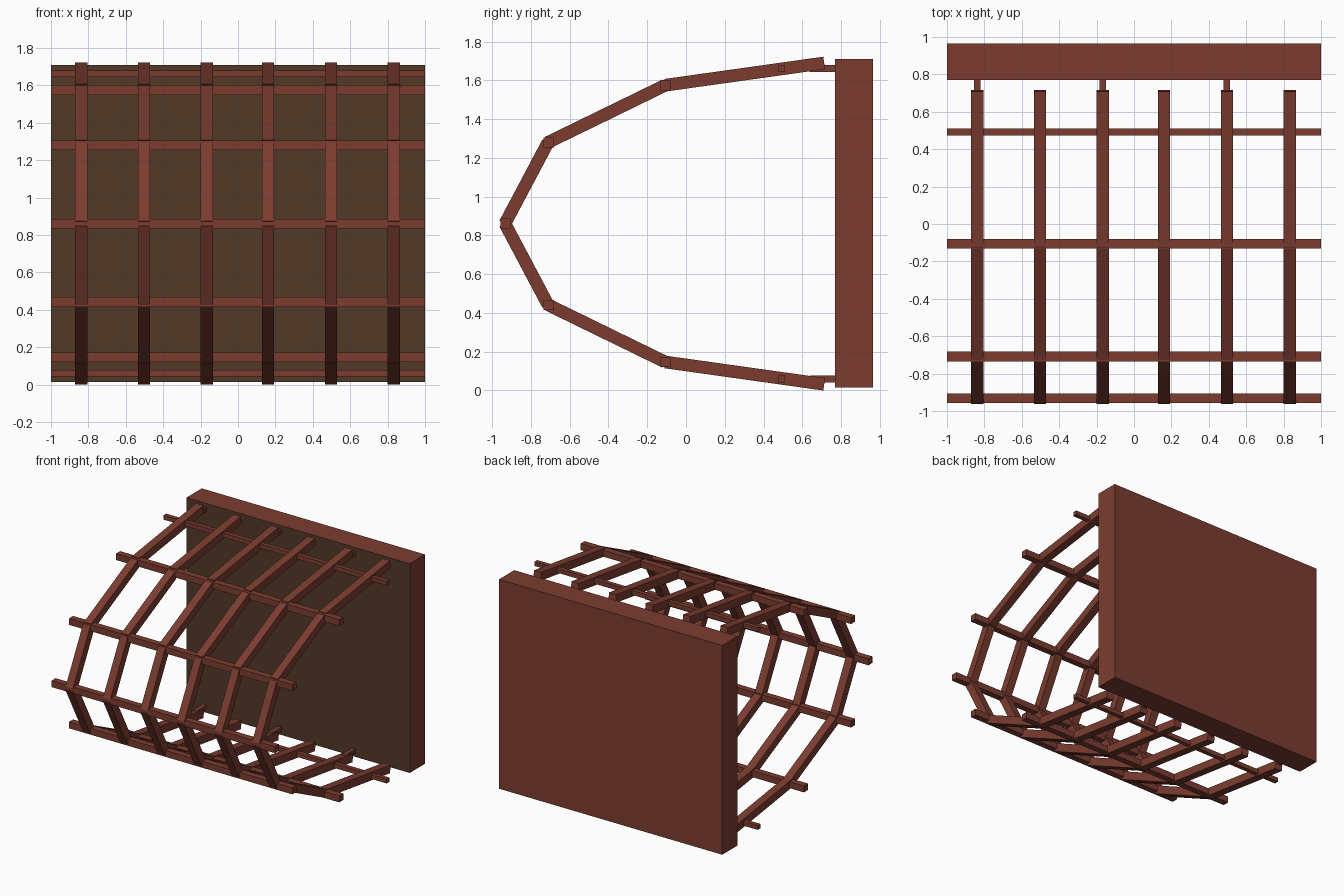
import bpy
import bmesh
from math import atan2
from mathutils import Matrix, Vector

if "Cube" in bpy.data.objects:
    bpy.data.objects.remove(bpy.data.objects["Cube"])

MID_Z = 0.861                                   # height of the mirror plane
RIB_X = [-0.838, -0.503, -0.167, 0.161, 0.497, 0.833]
# upper half of the rib path as (y, z), from the panel to the front
PATH = [(0.713, 1.69), (-0.107, 1.575), (-0.712, 1.28), (-0.934, MID_Z)]


def material(name, rgb):
    mat = bpy.data.materials.new(name)
    mat.diffuse_color = (*rgb, 1)
    mat.use_nodes = True
    mat.node_tree.nodes["Principled BSDF"].inputs["Base Color"].default_value = mat.diffuse_color
    return mat


red_wood = material("red_wood", (0.2, 0.046, 0.03))
dark_wood = material("dark_wood", (0.085, 0.041, 0.02))


def add_box(bm, center, size, angle=0.0):
    """Box turned about the x axis."""
    m = (Matrix.Translation(center) @ Matrix.Rotation(angle, 4, 'X')
         @ Matrix.Diagonal((*size, 1)))
    bmesh.ops.create_cube(bm, size=1, matrix=m)


def finish(bm, name):
    mesh = bpy.data.meshes.new(name)
    bm.to_mesh(mesh)
    bm.free()
    mesh.materials.append(red_wood)
    obj = bpy.data.objects.new(name, mesh)
    bpy.context.collection.objects.link(obj)
    return obj


def box(name, center, size):
    bm = bmesh.new()
    add_box(bm, center, size)
    return finish(bm, name)


def flip(z):
    return 2 * MID_Z - z


# back panel with a darker inner face
panel = box("back_panel", (0, 0.867, 0.8625), (2, 0.195, 1.695))
panel.data.materials.append(dark_wood)
for face in panel.data.polygons:
    if face.normal.y < -0.9:
        face.material_index = 1

# bent ribs: straight bars meeting at the path points
full_path = PATH + [(y, flip(z)) for y, z in reversed(PATH[:-1])]
for i, x in enumerate(RIB_X):
    bm = bmesh.new()
    for (y0, z0), (y1, z1) in zip(full_path, full_path[1:]):
        length = Vector((y1 - y0, z1 - z0)).length
        add_box(bm, (x, (y0 + y1) / 2, (z0 + z1) / 2),
                (0.065, length, 0.065), atan2(z1 - z0, y1 - y0))
    finish(bm, f"rib_{i + 1}")

# cross rails at the bends, plus a thin one near the panel
rails = [(0.492, 1.662, 0.035), (-0.106, 1.575, 0.052), (-0.708, 1.28, 0.052)]
for i, (y, z, s) in enumerate(rails):
    box(f"upper_rail_{i + 1}", (0, y, z), (2, s, s))
    box(f"lower_rail_{i + 1}", (0, y, flip(z)), (2, s, s))
box("front_rail", (0, -0.931, MID_Z), (2, 0.052, 0.052))

# pegs joining every second rib to the panel
for i, x in enumerate(RIB_X[::2]):
    box(f"upper_peg_{i + 1}", (x, 0.71, 1.662), (0.035, 0.14, 0.035))
    box(f"lower_peg_{i + 1}", (x, 0.71, flip(1.662)), (0.035, 0.14, 0.035))
